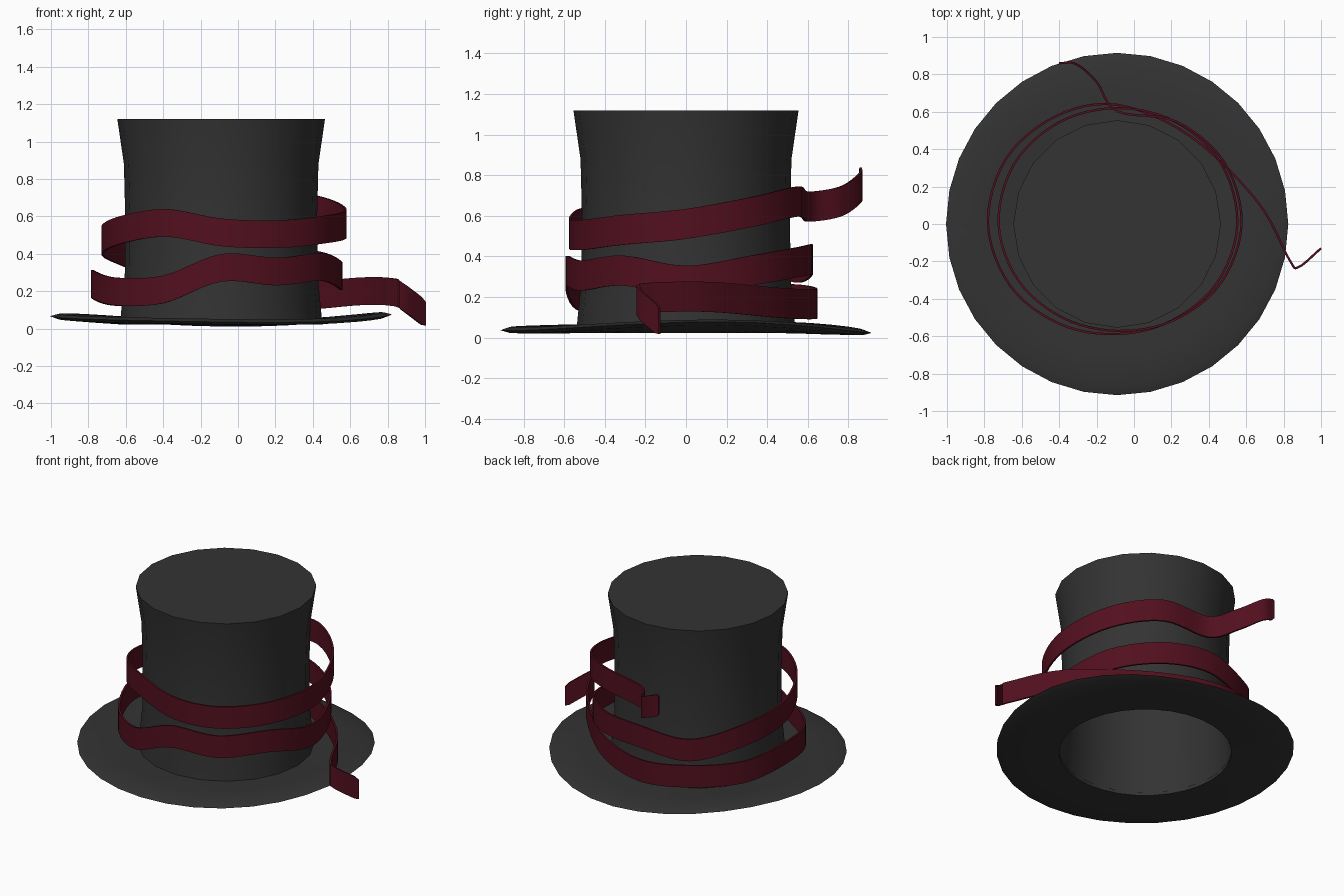
import bpy, bmesh, math
from mathutils import Vector

if "Cube" in bpy.data.objects:
    bpy.data.objects.remove(bpy.data.objects["Cube"])

CX = -0.09  # hat axis is left of the model centre because of the ribbon tail


def material(name, color):
    m = bpy.data.materials.new(name)
    m.diffuse_color = (*color, 1)
    m.use_nodes = True
    m.node_tree.nodes["Principled BSDF"].inputs["Base Color"].default_value = m.diffuse_color
    return m


def finish(name, verts, faces, mat, angle=35):
    me = bpy.data.meshes.new(name)
    me.from_pydata(verts, [], faces)
    bm = bmesh.new()
    bm.from_mesh(me)
    bmesh.ops.recalc_face_normals(bm, faces=bm.faces)
    bm.to_mesh(me)
    bm.free()
    ob = bpy.data.objects.new(name, me)
    bpy.context.collection.objects.link(ob)
    me.materials.append(mat)
    bpy.ops.object.select_all(action='DESELECT')
    ob.select_set(True)
    bpy.context.view_layer.objects.active = ob
    bpy.ops.object.shade_smooth_by_angle(angle=math.radians(angle))


def rings(profile, n, height, loop=False):
    """Lathe a (radius, z) profile; height(r, angle) adds a wave."""
    verts, faces = [], []
    for r, z in profile:
        for i in range(n):
            a = math.tau * i / n
            verts.append((CX + r * math.cos(a), r * math.sin(a), z + height(r, a)))
    m = len(profile)
    for j in range(m if loop else m - 1):
        for i in range(n):
            k, l = (i + 1) % n, (j + 1) % m
            faces.append((j * n + i, j * n + k, l * n + k, l * n + i))
    return verts, faces


felt = material("felt", (0.033, 0.033, 0.033))
satin = material("satin", (0.085, 0.005, 0.013))

# Crown: flared tube with a flat lid, open below
N = 20
v, f = rings([(0.54, 0.035), (0.515, 0.3), (0.513, 0.6), (0.52, 0.88), (0.555, 1.12)],
             N, lambda r, a: 0)
f.append(tuple(range(len(v) - N, len(v))))
finish("crown", v, f, felt)


# Brim: thick wavy ring
def wave(r, a):
    t = max(0, (r - 0.53) / 0.385)
    return t * (0.012 + 0.021 * math.cos(2 * a) + 0.008 * math.sin(3 * a + 0.6))


v, f = rings([(0.53, 0.022), (0.7, 0.022), (0.87, 0.025), (0.915, 0.038),
              (0.87, 0.054), (0.7, 0.05), (0.53, 0.045)], 32, wave, loop=True)
finish("brim", v, f, felt, 50)

# Ribbon: two loose clockwise turns, one height every 30 degrees from the back
heights = [.645, .67, .62, .56, .53, .505, .515, .565, .53, .475, .42, .345,
           .385, .37, .33, .28, .33, .305, .325, .21, .20, .24, .20, .185, .165]
turns = []
for i, z in enumerate(heights):
    u, a = i / 12, math.tau * i / 12
    r = (0.607 + 0.017 * u - 0.024 * math.cos(2 * a) + 0.02 * math.cos(a)
         + 0.04 * (1 - u) * math.sin(a))
    turns.append((CX + r * math.sin(a), r * math.cos(a), z))
back_tail = [(-.40, .86, .77), (-.31, .855, .735), (-.20, .76, .67)]
front_tail = [(.30, .47, .17), (.66, .12, .20), (.83, -.19, .195),
              (.88, -.23, .17), (1.0, -.13, .08)]

# Smooth spline through the points
P = [Vector(p) for p in back_tail + turns + front_tail]
P = [2 * P[0] - P[1]] + P + [2 * P[-1] - P[-2]]
line = []
for a, b, c, d in zip(P, P[1:], P[2:], P[3:]):
    for k in range(6):
        t = k / 6
        line.append(0.5 * (2 * b + (c - a) * t + (2 * a - 5 * b + 4 * c - d) * t ** 2
                           + (3 * b - a - 3 * c + d) * t ** 3))
line.append(P[-2])

# Extrude a thin flat section along the line
W, T = 0.074, 0.006
section = [(-T, -W), (T, -W), (T, W), (-T, W)]
v, f = [], []
for i, p in enumerate(line):
    d = line[min(i + 1, len(line) - 1)] - line[max(i - 1, 0)]
    side = Vector((d.y, -d.x, 0)).normalized()
    s = 0.85 if i in (0, len(line) - 1) else 1  # softened tail corners
    v += [p + side * o + Vector((0, 0, h * s)) for o, h in section]
    if i:
        q = 4 * i
        f += [(q - 4 + j, q - 4 + (j + 1) % 4, q + (j + 1) % 4, q + j) for j in range(4)]
n = len(v)
f += [(0, 1, 2, 3), (n - 4, n - 3, n - 2, n - 1)]
finish("ribbon", v, f, satin)
